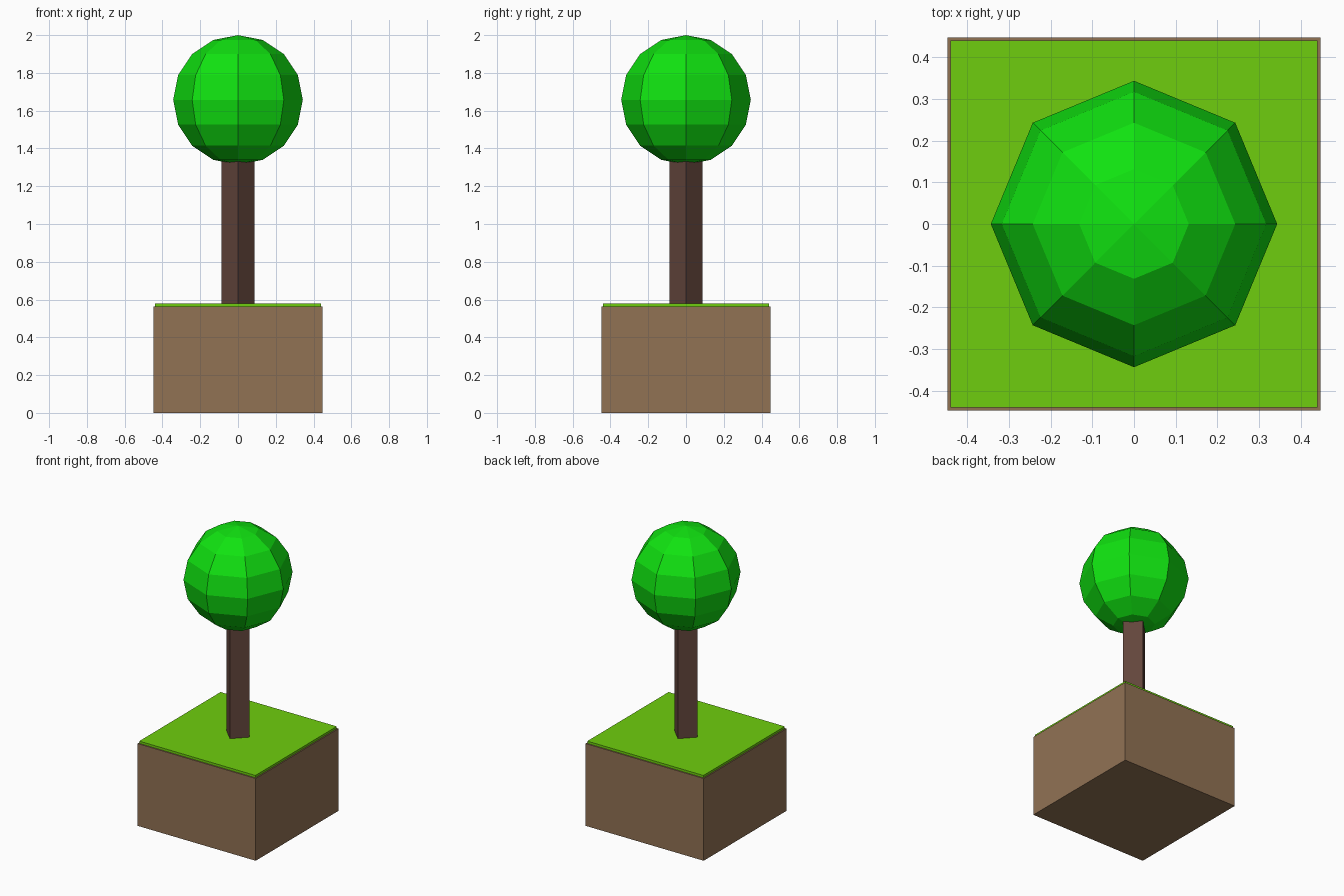
import bpy, math

if "Cube" in bpy.data.objects:
    bpy.data.objects.remove(bpy.data.objects["Cube"])


def material(name, r, g, b):
    """Flat material from 0-255 sRGB values."""
    def lin(c):
        c /= 255
        return c / 12.92 if c <= 0.04045 else ((c + 0.055) / 1.055) ** 2.4
    m = bpy.data.materials.new(name)
    m.diffuse_color = (lin(r), lin(g), lin(b), 1)
    m.use_nodes = True
    m.node_tree.nodes["Principled BSDF"].inputs["Base Color"].default_value = m.diffuse_color
    return m


def finish(name, mat):
    ob = bpy.context.object
    ob.name = name
    ob.data.materials.append(mat)
    return ob


def box(name, width, z0, z1, mat):
    bpy.ops.mesh.primitive_cube_add(size=1, location=(0, 0, (z0 + z1) / 2))
    ob = finish(name, mat)
    ob.scale = (width, width, z1 - z0)
    return ob


soil = material("soil brown", 145, 114, 84)
grass = material("grass green", 110, 206, 14)
bark = material("dark bark", 99, 70, 60)
leaf = material("leaf green", 16, 226, 16)

# Ground block with a thin turf slab on top
box("soil_block", 0.894, 0, 0.562, soil)
box("grass_slab", 0.878, 0.562, 0.578, grass)

# Square trunk turned corner-on, reaching slightly into the crown
trunk = box("trunk", 0.088 * math.sqrt(2), 0.57, 1.36, bark)
trunk.rotation_euler.z = math.radians(45)

# Faceted round crown
bpy.ops.mesh.primitive_uv_sphere_add(segments=8, ring_count=8, radius=0.343,
                                     location=(0, 0, 1.657))
finish("crown", leaf)
